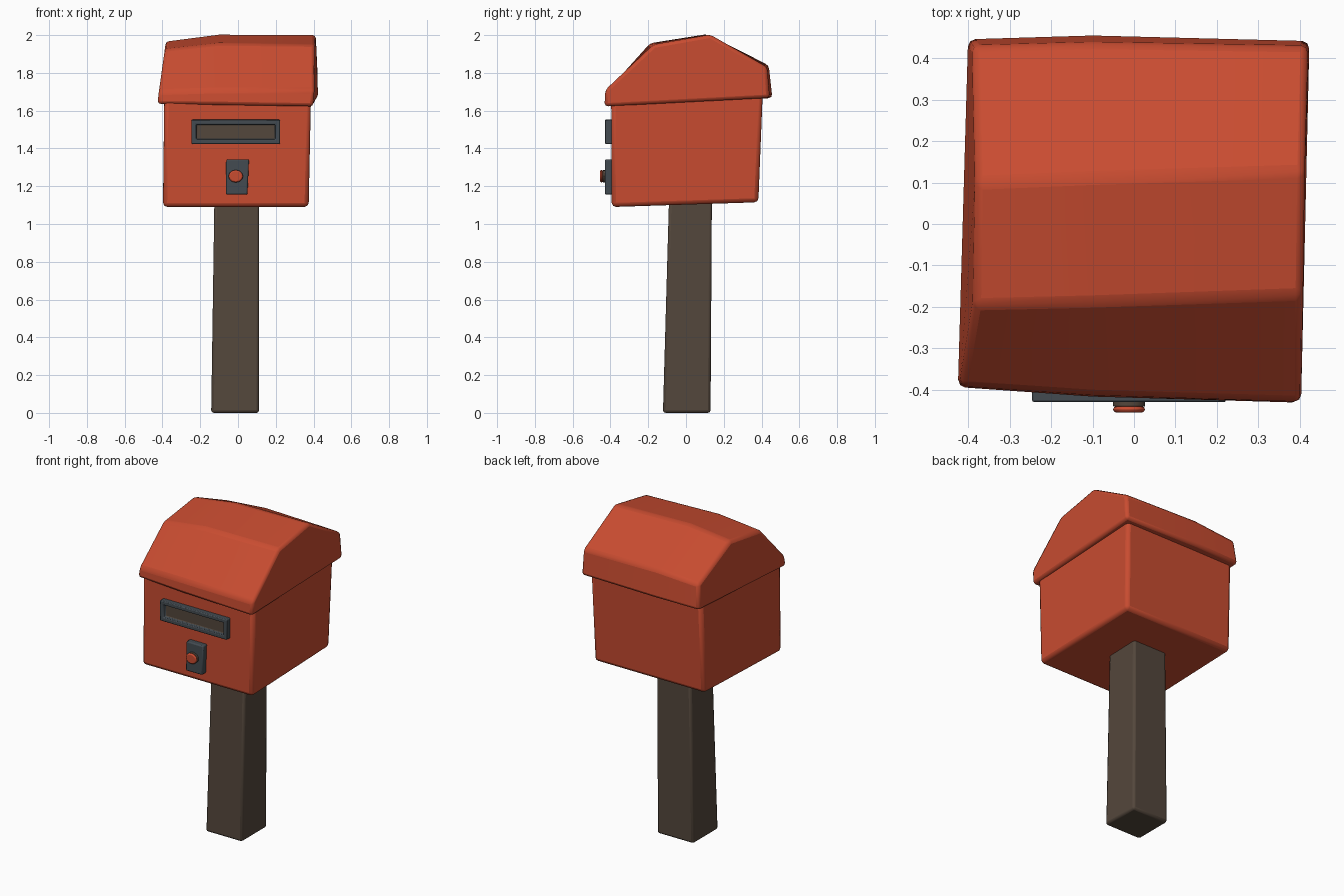
import bpy, bmesh, math
from mathutils import Matrix

if "Cube" in bpy.data.objects:
    bpy.data.objects.remove(bpy.data.objects["Cube"])


def material(name, rgb):
    m = bpy.data.materials.new(name)
    m.diffuse_color = (*rgb, 1)
    m.use_nodes = True
    m.node_tree.nodes["Principled BSDF"].inputs["Base Color"].default_value = m.diffuse_color
    return m


RED = material("red paint", (0.58, 0.072, 0.030))
BROWN = material("dark brown wood", (0.088, 0.063, 0.045))
GREY = material("slate metal", (0.056, 0.070, 0.082))


def finish(name, bm, mats, bevel, segments=2):
    bmesh.ops.recalc_face_normals(bm, faces=bm.faces)
    me = bpy.data.meshes.new(name)
    bm.to_mesh(me)
    bm.free()
    ob = bpy.data.objects.new(name, me)
    bpy.context.collection.objects.link(ob)
    for m in mats:
        me.materials.append(m)
    mod = ob.modifiers.new("soft edges", 'BEVEL')
    mod.width, mod.segments = bevel, segments
    mod.limit_method, mod.angle_limit = 'ANGLE', math.radians(25)
    bpy.context.view_layer.objects.active = ob
    ob.select_set(True)
    bpy.ops.object.shade_smooth_by_angle(angle=math.radians(32))
    ob.select_set(False)
    return ob


def loft(rings):
    """Skin between matching rings of points and cap both ends."""
    bm = bmesh.new()
    vs = [[bm.verts.new(p) for p in r] for r in rings]
    n = len(vs[0])
    for a, b in zip(vs, vs[1:]):
        for i in range(n):
            j = (i + 1) % n
            bm.faces.new((a[i], a[j], b[j], b[i]))
    bm.faces.new(vs[0])
    bm.faces.new(vs[-1])
    return bm


def rect(x0, x1, y0, y1, z_front, z_back):
    return [(x0, y0, z_front), (x1, y0, z_front), (x1, y1, z_back), (x0, y1, z_back)]


# Post, leaning slightly
finish("post", loft([rect(-0.142, 0.112, -0.122, 0.13, 0, 0),
                     rect(-0.125, 0.112, -0.09, 0.137, 1.13, 1.13)]), [BROWN], 0.014)

# Box body, slightly crooked
finish("box_body", loft([rect(-0.397, 0.374, -0.393, 0.383, 1.09, 1.115),
                         rect(-0.39, 0.386, -0.396, 0.406, 1.66, 1.69)]), [RED], 0.022)

# Roof lofted from three cross-sections along x
left = [(-0.427, -0.395, 1.635), (-0.42, -0.39, 1.70), (-0.387, -0.197, 1.925),
        (-0.383, 0.10, 1.968), (-0.39, 0.43, 1.82), (-0.402, 0.448, 1.665)]
mid = [(-0.1, -0.418, 1.63), (-0.1, -0.412, 1.71), (-0.1, -0.19, 1.957),
       (-0.1, 0.112, 2.005), (-0.1, 0.438, 1.84), (-0.1, 0.457, 1.668)]
right = [(0.398, -0.432, 1.622), (0.406, -0.428, 1.71), (0.408, -0.172, 1.95),
         (0.412, 0.128, 2.003), (0.42, 0.43, 1.83), (0.424, 0.443, 1.668)]
finish("roof", loft([left, mid, right]), [RED], 0.018)

# Letter slot: framed plate with a sunken panel
bm = loft([rect(-0.246, 0.222, -0.43, -0.38, 1.424, 1.424),
           rect(-0.246, 0.222, -0.43, -0.38, 1.552, 1.552)])
bmesh.ops.recalc_face_normals(bm, faces=bm.faces)
front = min(bm.faces, key=lambda f: f.calc_center_median().y)
bmesh.ops.inset_region(bm, faces=[front], thickness=0.034)
bmesh.ops.inset_region(bm, faces=[front], thickness=0.003, depth=-0.022)
front.material_index = 1
finish("slot_frame", bm, [GREY, BROWN], 0.005)

# Lock plate
finish("lock_plate", loft([rect(-0.065, 0.05, -0.43, -0.38, 1.156, 1.156),
                           rect(-0.062, 0.058, -0.43, -0.38, 1.342, 1.342)]), [GREY], 0.007)


# Round knob: brown collar and red cap
def knob(name, r, y0, y1, mat, bevel):
    bm = bmesh.new()
    bmesh.ops.create_cone(bm, cap_ends=True, segments=12, radius1=r, radius2=r, depth=y1 - y0,
                          matrix=Matrix.Translation((-0.012, (y0 + y1) / 2, 1.253))
                          @ Matrix.Diagonal((1.08, 1, 0.93, 1))
                          @ Matrix.Rotation(math.pi / 2, 4, 'X'))
    ob = finish(name, bm, [mat], bevel)
    ob.modifiers[0].angle_limit = math.radians(50)


knob("knob_collar", 0.036, -0.441, -0.42, BROWN, 0.003)
knob("knob_cap", 0.0355, -0.455, -0.44, RED, 0.007)
